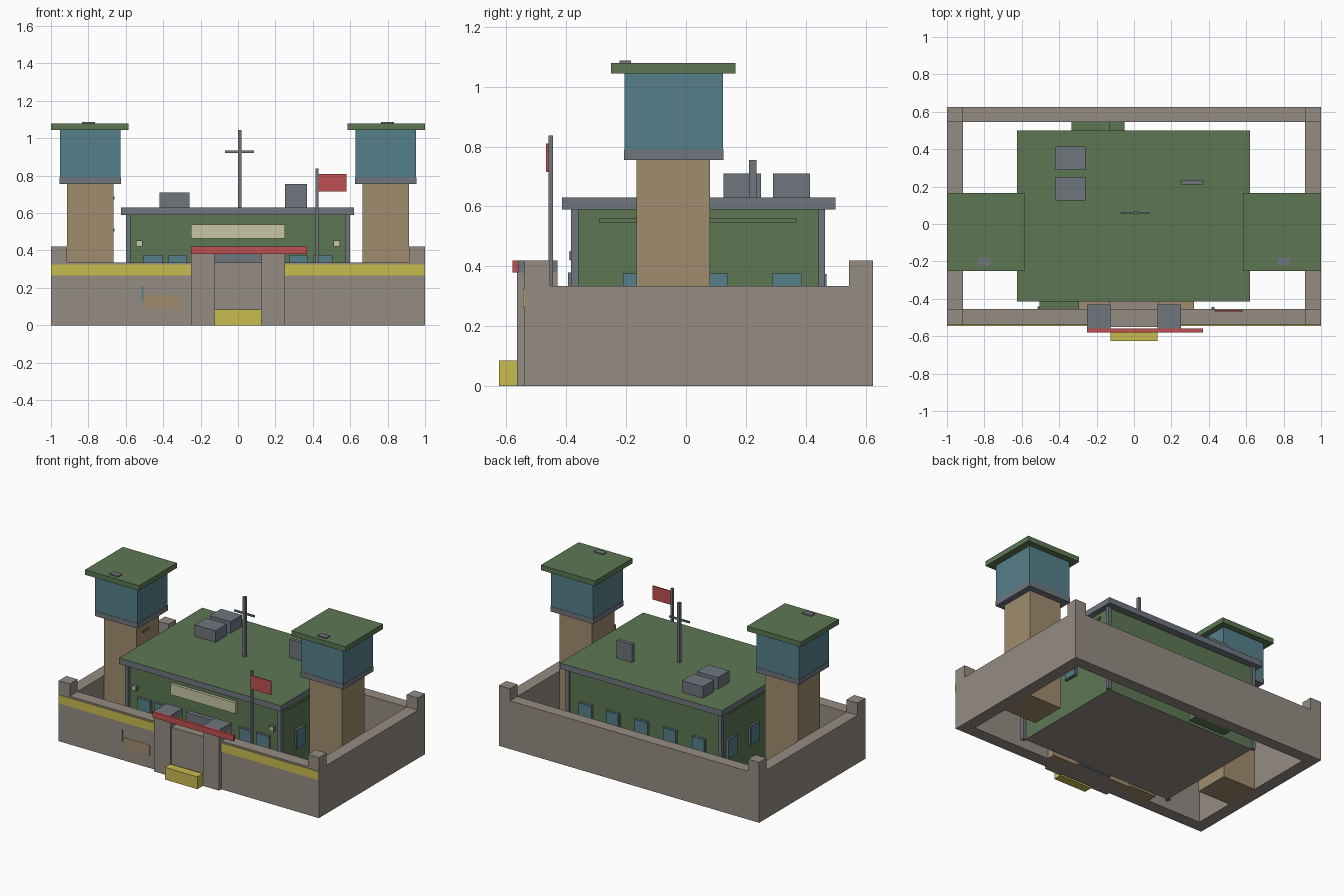
import bpy, bmesh

if "Cube" in bpy.data.objects:
    bpy.data.objects.remove(bpy.data.objects["Cube"])

def mat(name, r, g, b):
    lin = lambda c: ((c / 255 + 0.055) / 1.055) ** 2.4
    m = bpy.data.materials.new(name)
    m.diffuse_color = (lin(r), lin(g), lin(b), 1)
    m.use_nodes = True
    m.node_tree.nodes["Principled BSDF"].inputs["Base Color"].default_value = m.diffuse_color
    return m

STONE = mat("wall_stone", 149, 140, 131)
GREEN = mat("army_green", 93, 119, 84)
GREY = mat("steel_grey", 112, 118, 126)
TAN = mat("sand_tan", 160, 140, 110)
BLUE = mat("window_blue", 85, 127, 138)
CREAM = mat("cream", 200, 198, 163)
RED = mat("red", 192, 80, 80)
YELLOW = mat("yellow", 200, 188, 80)

def box(name, x, y, z, m, top=None, bottom=None):
    """Box from (min, max) ranges, optionally with other top / bottom colours."""
    bm = bmesh.new()
    bmesh.ops.create_cube(bm, size=1)
    for v in bm.verts:
        v.co = [r[0] if c < 0 else r[1] for c, r in zip(v.co, (x, y, z))]
    bm.normal_update()
    me = bpy.data.meshes.new(name)
    for s in (m, top or m, bottom or m):
        me.materials.append(s)
    for f in bm.faces:
        f.material_index = 1 if f.normal.z > 0.5 else 2 if f.normal.z < -0.5 else 0
    bm.to_mesh(me)
    bm.free()
    ob = bpy.data.objects.new(name, me)
    bpy.context.collection.objects.link(ob)
    return ob

def side(s, a, b):
    """Mirror an x range to side s."""
    return (a, b) if s > 0 else (-b, -a)

# perimeter walls and corner posts
box("front_wall", (-.915, .915), (-.54, -.455), (0, .335), STONE)
box("back_wall", (-.915, .915), (.545, .625), (0, .335), STONE)
for s in (-1, 1):
    box("side_wall", side(s, .915, 1), (-.455, .545), (0, .335), STONE)
    for y in ((-.54, -.455), (.545, .625)):
        box("corner_post", side(s, .915, 1), y, (0, .42), STONE)
    box("wall_stripe", side(s, .25, 1), (-.545, -.54), (.265, .325), YELLOW)

# gate
for s in (-1, 1):
    box("gate_pillar", side(s, .125, .25), (-.565, -.43), (0, .38), STONE)
    box("gate_pillar_cap", side(s, .125, .25), (-.56, -.43), (.38, .42), GREY)
box("gate_panel", (-.125, .125), (-.55, -.54), (0, .335), STONE)
box("gate_step", (-.125, .125), (-.625, -.565), (0, .085), YELLOW)
box("barrier_bar", (-.25, .37), (-.58, -.56), (.38, .42), RED)

# main building
box("building", (-.58, .58), (-.365, .45), (0, .59), GREEN, bottom=STONE)
box("main_roof", (-.625, .62), (-.415, .5), (.59, .63), GREY, top=GREEN)
for s in (-1, 1):
    for y in ((-.385, -.36), (.442, .465)):
        box("corner_column", side(s, .575, .6), y, (0, .59), GREY)
    box("side_gutter", side(s, .58, .59), (-.29, .37), (.545, .56), GREEN)
    box("lamp_housing", side(s, .51, .545), (-.388, -.365), (.42, .452), GREY)
    box("lamp_face", side(s, .513, .542), (-.391, -.388), (.422, .45), CREAM)
box("sign_board", (-.25, .25), (-.385, -.365), (.465, .54), CREAM)
box("front_door", (-.125, .125), (-.395, -.365), (0, .38), GREY)

# windows: grey frame with blue pane
WZ, PZ = (.24, .376), (.245, .374)
for x in (-.455, -.325, .325, .455):
    box("front_window_frame", (x - .05, x + .05), (-.38, -.365), WZ, GREY)
    box("front_window_pane", (x - .047, x + .047), (-.384, -.38), PZ, BLUE)
for x in (-.42, -.2, .02, .24, .45):
    box("back_window_frame", (x - .05, x + .05), (.45, .465), WZ, GREY)
    box("back_window_pane", (x - .047, x + .047), (.465, .469), PZ, BLUE)
for s in (-1, 1):
    for y in (-.16, .09, .338):
        box("side_window_frame", side(s, .58, .594), (y - .05, y + .05), WZ, GREY)
        box("side_window_pane", side(s, .594, .598), (y - .047, y + .047), PZ, BLUE)

# rooftop equipment
for y in ((.125, .25), (.29, .415)):
    box("roof_unit", (-.42, -.26), y, (.63, .71), GREY)
box("roof_panel", (.25, .37), (.21, .235), (.63, .755), GREY)
box("antenna_mast", (0, .02), (.05, .07), (.63, 1.045), GREY)
box("antenna_crossbar", (-.07, .085), (.055, .065), (.922, .934), GREY)

# watchtowers
for s in (-1, 1):
    box("tower_shaft", side(s, .665, .915), (-.165, .08), (0, .755), TAN)
    box("tower_deck", side(s, .625, .955), (-.208, .125), (.755, .79), GREY)
    box("tower_cabin", side(s, .627, .953), (-.206, .123), (.79, 1.045), BLUE)
    box("tower_roof", side(s, .585, 1), (-.25, .165), (1.045, 1.08), GREEN)
    box("tower_spotlight", side(s, .765, .835), (-.222, -.183), (1.08, 1.088), GREY)
for z in (.51, .68):
    box("tower_slit", (-.665, -.66), (-.1, -.03), (z - .008, z + .008), GREY)

# flag
box("flag_pole", (.415, .43), (-.46, -.445), (.3, .838), GREY)
box("flag", (.43, .58), (-.467, -.46), (.715, .81), RED)

# guard booth and low yard objects behind the walls
box("guard_booth", (-.5, -.3), (-.539, -.385), (0, .25), TAN)
box("guard_booth_roof", (-.505, -.295), (-.535, -.385), (.25, .275), GREEN)
box("booth_window", (-.515, -.505), (-.545, -.44), (.13, .21), BLUE)
box("wall_patch", (-.5, -.3), (-.542, -.54), (.085, .16), TAN)
for s in (-1, 1):
    box("sandbag_row", side(s, .13, .32), (-.455, -.4), (0, .08), TAN)
box("gate_path", (-.13, .13), (-.455, -.395), (0, .01), STONE)
box("yard_truck_body", (-.335, -.13), (.475, .545), (0, .14), GREEN)
box("yard_truck_hood", (-.13, -.05), (.475, .545), (0, .1), GREEN)
